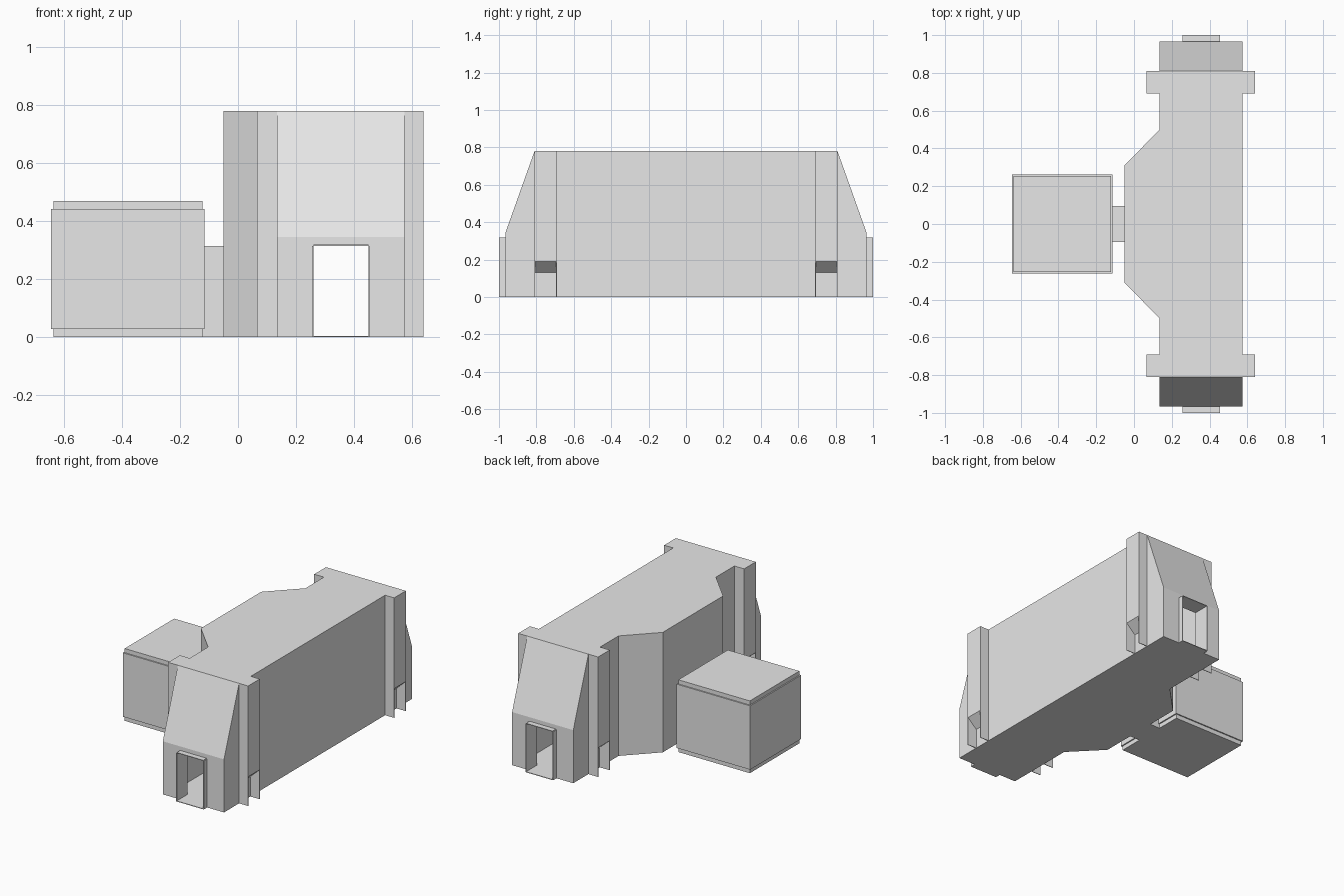
import bpy, bmesh
from mathutils import Vector

if "Cube" in bpy.data.objects:
    bpy.data.objects.remove(bpy.data.objects["Cube"])

grey = bpy.data.materials.new("light_grey")
grey.use_nodes = True
grey.diffuse_color = (0.8, 0.8, 0.8, 1)
grey.node_tree.nodes["Principled BSDF"].inputs["Base Color"].default_value = (0.8, 0.8, 0.8, 1)


def prism(name, outline, axis, lo, hi):
    """Extrude a 2D outline along an axis (x: outline is y,z; y: x,z; z: x,y)."""
    bm = bmesh.new()
    i = "xyz".index(axis)

    def place(p, d):
        c = list(p)
        c.insert(i, d)
        return Vector(c)
    face = bm.faces.new([bm.verts.new(place(p, lo)) for p in outline])
    top = bmesh.ops.extrude_face_region(bm, geom=[face])["geom"]
    shift = place((0, 0), hi - lo)
    bmesh.ops.translate(bm, vec=shift, verts=[v for v in top if isinstance(v, bmesh.types.BMVert)])
    bmesh.ops.recalc_face_normals(bm, faces=bm.faces)
    mesh = bpy.data.meshes.new(name)
    bm.to_mesh(mesh)
    bm.free()
    mesh.materials.append(grey)
    ob = bpy.data.objects.new(name, mesh)
    bpy.context.collection.objects.link(ob)
    return ob


def box(name, x0, x1, y0, y1, z0, z1):
    return prism(name, [(x0, y0), (x1, y0), (x1, y1), (x0, y1)], "z", z0, z1)


def cut(ob, cutter):
    cutter.hide_render = True
    mod = ob.modifiers.new("cut", "BOOLEAN")
    mod.operation = "DIFFERENCE"
    mod.solver = "EXACT"
    mod.object = cutter
    bpy.context.view_layer.objects.active = ob
    bpy.ops.object.modifier_apply(modifier=mod.name)
    bpy.data.objects.remove(cutter)


HEIGHT, SHOULDER, DOOR = 0.78, 0.345, 0.315
LEFT, RIGHT = 0.135, 0.575          # hull sides
DOOR_L, DOOR_R = 0.26, 0.45         # doorway sides
END, RIM = 0.965, 1.0
THIN = 0.004

# Main hull with sloped ends, a hollow room and a doorway at each end
hull = prism("hull", [(-END, 0), (END, 0), (END, SHOULDER), (0.81, HEIGHT),
                      (-0.81, HEIGHT), (-END, SHOULDER)], "x", LEFT, RIGHT)
cut(hull, box("room_cutter", LEFT + 0.03, RIGHT - 0.03, -0.89, 0.89, THIN, 0.5))
cut(hull, box("door_cutter", DOOR_L, DOOR_R, -1.1, 1.1, THIN, DOOR))

# Side bay leading to the annex
prism("side_bay", [(LEFT, -0.5), (LEFT, 0.5), (-0.05, 0.31), (-0.05, -0.31)], "z", 0, HEIGHT)

for s, end in ((-1, "front"), (1, "back")):
    # Thin door surround standing out from each end
    y0, y1 = sorted((s * END, s * RIM))
    box(end + "_door_sill", DOOR_L, DOOR_R, y0, y1, 0, THIN)
    box(end + "_door_head", DOOR_L, DOOR_R, y0, y1, DOOR, DOOR + THIN)
    box(end + "_door_jamb_right", DOOR_L - THIN, DOOR_L, y0, y1, 0, DOOR)
    box(end + "_door_jamb_left", DOOR_R, DOOR_R + THIN, y0, y1, 0, DOOR)

    # Side pillars, undercut near the ground between two thin fins
    y0, y1 = sorted((s * 0.69, s * 0.81))
    for side, inner, outer in (("right", LEFT, 0.065), ("left", RIGHT, 0.64)):
        name = f"{end}_{side}_pillar"
        prism(name, [(inner, 0.13), (outer, 0.19), (outer, HEIGHT), (inner, HEIGHT)], "y", y0, y1)
        x0, x1 = sorted((inner, outer))
        box(name + "_fin_a", x0, x1, y0, y0 + THIN, 0, 0.19)
        box(name + "_fin_b", x0, x1, y1 - THIN, y1, 0, 0.19)

# Annex: square block with slightly inset base and cap, bevelled between
inset = 0.008
x0, x1, w = -0.645, -0.115, 0.262
box("annex_base", x0 + inset, x1 - inset, -w + inset, w - inset, 0, 0.03)
box("annex_block", x0, x1, -w, w, 0.028, 0.443)
box("annex_cap", x0 + inset, x1 - inset, -w + inset, w - inset, 0.44, 0.47)

# Passage joining annex and bay
box("passage", -0.125, -0.045, -0.095, 0.095, 0, DOOR)
